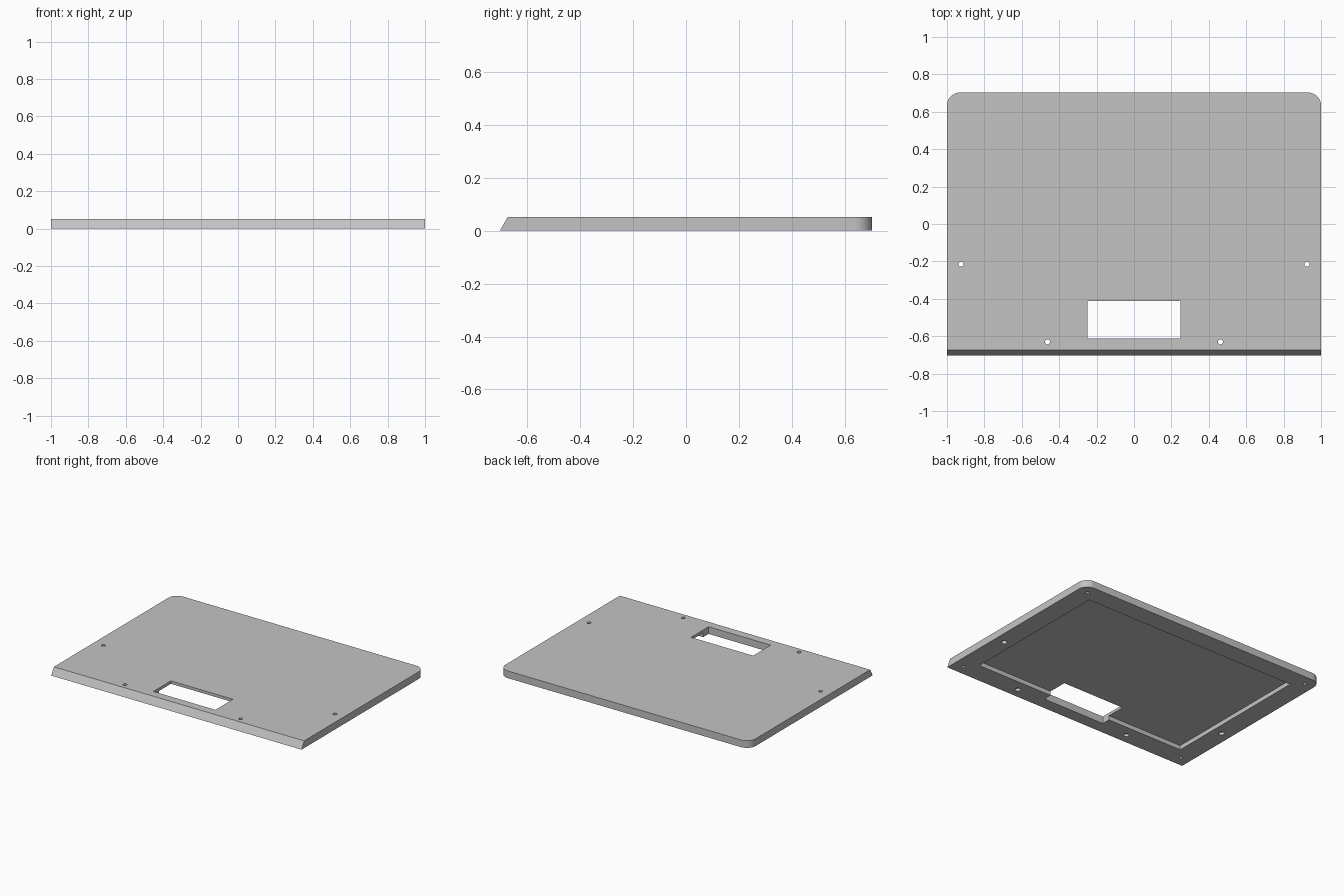
import bpy, bmesh
from mathutils import Matrix

cube = bpy.data.objects.get("Cube")
if cube:
    bpy.data.objects.remove(cube, do_unlink=True)

THICK = 0.052
HALF_Y = 0.703

grey = bpy.data.materials.new("plain grey")
grey.use_nodes = True
colour = (0.55, 0.55, 0.55, 1)
grey.diffuse_color = colour
grey.node_tree.nodes["Principled BSDF"].inputs["Base Color"].default_value = colour


def finish(name, bm):
    bmesh.ops.recalc_face_normals(bm, faces=bm.faces)
    mesh = bpy.data.meshes.new(name)
    bm.to_mesh(mesh)
    bm.free()
    mesh.materials.append(grey)
    obj = bpy.data.objects.new(name, mesh)
    bpy.context.collection.objects.link(obj)
    return obj


def add_box(bm, x, y0, y1, z0, z1):
    place = Matrix.Translation((0, (y0 + y1) / 2, (z0 + z1) / 2))
    size = Matrix.Diagonal((2 * x, y1 - y0, z1 - z0, 1))
    bmesh.ops.create_cube(bm, size=1, matrix=place @ size)


def add_drill(bm, x, y, radius, z0, z1):
    bmesh.ops.create_cone(bm, cap_ends=True, segments=24, radius1=radius, radius2=radius,
                          depth=z1 - z0, matrix=Matrix.Translation((x, y, (z0 + z1) / 2)))


def cut(target, name, bm):
    cutter = finish(name, bm)
    cutter.hide_render = True
    mod = target.modifiers.new(name, "BOOLEAN")
    mod.operation = "DIFFERENCE"
    mod.solver = "EXACT"
    mod.object = cutter
    bpy.context.view_layer.objects.active = target
    bpy.ops.object.modifier_apply(modifier=name)
    bpy.data.objects.remove(cutter, do_unlink=True)


# Plate with a sloped front edge and rounded rear corners
bm = bmesh.new()
profile = [(-HALF_Y, 0), (HALF_Y, 0), (HALF_Y, THICK), (-HALF_Y + 0.03, THICK)]
side = bm.faces.new([bm.verts.new((-1, y, z)) for y, z in profile])
extruded = bmesh.ops.extrude_face_region(bm, geom=[side])["geom"]
bmesh.ops.translate(bm, vec=(2, 0, 0),
                    verts=[v for v in extruded if isinstance(v, bmesh.types.BMVert)])
corners = [e for e in bm.edges
           if all(v.co.y > HALF_Y - 0.01 for v in e.verts)
           and abs(e.verts[0].co.x - e.verts[1].co.x) < 0.01]
bmesh.ops.bevel(bm, geom=corners, offset=0.07, segments=12, profile=0.5, affect="EDGES")
plate = finish("base_plate", bm)

# Shallow recess in the underside
bm = bmesh.new()
add_box(bm, 0.855, -0.55, 0.565, -0.1, 0.031)
cut(plate, "recess_cutter", bm)

# Rectangular opening near the front
bm = bmesh.new()
add_box(bm, 0.248, -0.612, -0.412, -0.1, 0.2)
cut(plate, "opening_cutter", bm)

# Through holes, and blind holes at the four corners
bm = bmesh.new()
for sx in (-1, 1):
    for x, y in ((0.925, -0.215), (0.462, -0.63)):
        add_drill(bm, sx * x, y, 0.0135, -0.1, 0.2)
    for y in (-0.63, 0.63):
        add_drill(bm, sx * 0.925, y, 0.0115, -0.1, 0.035)
cut(plate, "hole_cutter", bm)

# Wider seats under the through holes
bm = bmesh.new()
for sx in (-1, 1):
    for x, y in ((0.925, -0.215), (0.462, -0.63)):
        add_drill(bm, sx * x, y, 0.019, -0.1, 0.02)
cut(plate, "seat_cutter", bm)

# Smooth the rounded corners and holes
bpy.ops.object.select_all(action="DESELECT")
plate.select_set(True)
bpy.context.view_layer.objects.active = plate
bpy.ops.object.shade_smooth_by_angle(angle=0.52)
